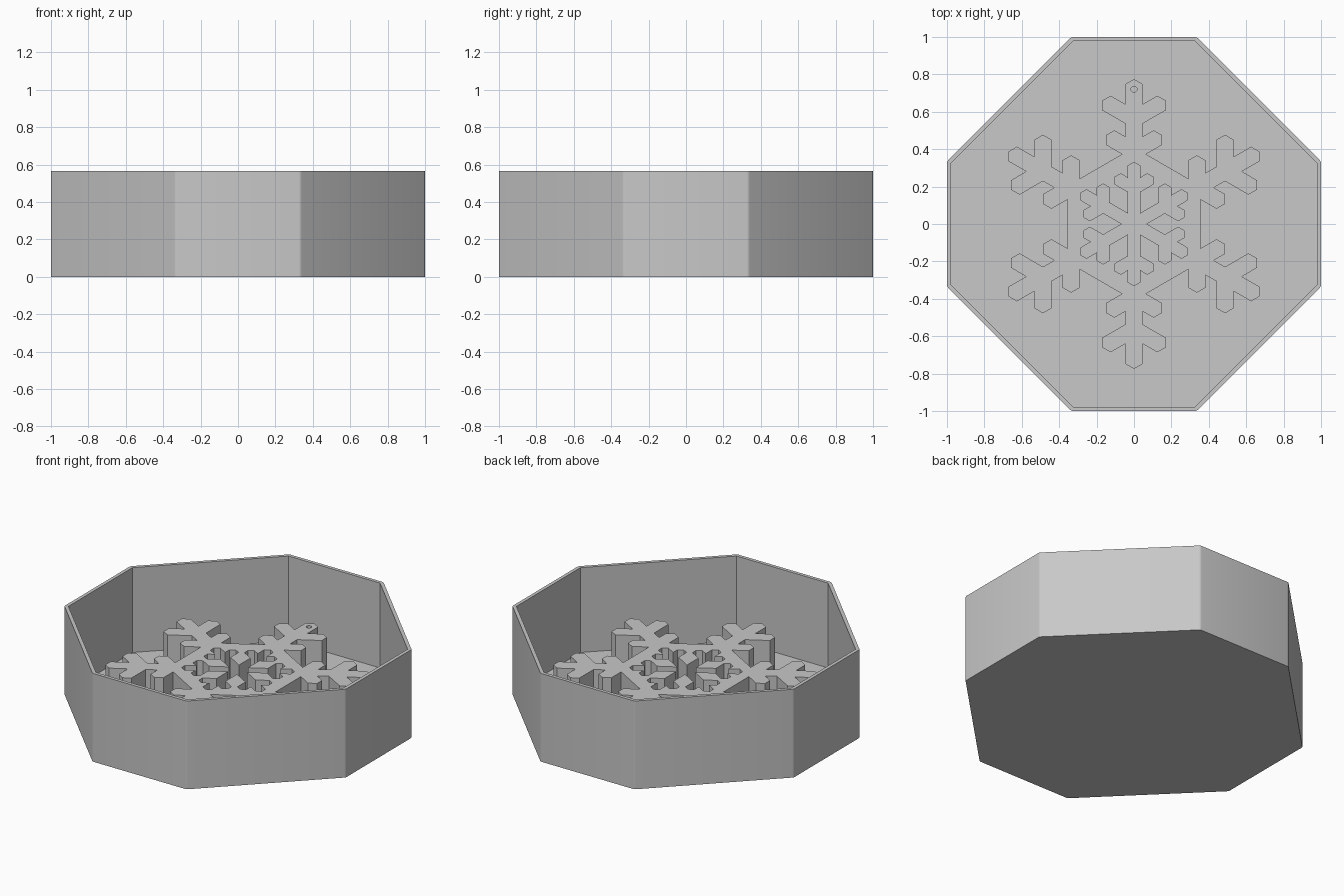
import bpy, bmesh, math
from mathutils import Matrix, Vector

if "Cube" in bpy.data.objects:
    bpy.data.objects.remove(bpy.data.objects["Cube"], do_unlink=True)

HEIGHT, WALL, FLOOR, FLAKE_TOP = 0.567, 0.022, 0.022, 0.298

grey = bpy.data.materials.new("plain_grey")
grey.use_nodes = True
grey.diffuse_color = (0.58, 0.58, 0.58, 1)
grey.node_tree.nodes["Principled BSDF"].inputs["Base Color"].default_value = grey.diffuse_color


def add_object(name, mesh):
    obj = bpy.data.objects.new(name, mesh)
    bpy.context.collection.objects.link(obj)
    mesh.materials.clear()
    mesh.materials.append(grey)
    bpy.ops.object.select_all(action='DESELECT')
    obj.select_set(True)
    bpy.context.view_layer.objects.active = obj
    bpy.ops.object.shade_smooth_by_angle(angle=math.radians(30))
    return obj


def octagon(inset):
    """Octagon with long diagonal sides, moved inward evenly."""
    r = 1 - inset
    a = 0.334 - inset * math.tan(math.pi / 8)
    pts = []
    for k in range(4):
        turn = Matrix.Rotation(k * math.pi / 2, 2)
        pts += [turn @ Vector((r, -a)), turn @ Vector((r, a))]
    return pts


# Tray: outer wall, rim, inner wall and floor as four rings
bm = bmesh.new()
rings = [[bm.verts.new((p.x, p.y, z)) for p in octagon(inset)]
         for inset, z in ((0, 0), (0, HEIGHT), (WALL, HEIGHT), (WALL, FLOOR))]
for low, high in zip(rings, rings[1:]):
    for i in range(8):
        j = (i + 1) % 8
        bm.faces.new((low[i], low[j], high[j], high[i]))
bm.faces.new(rings[0][::-1])
bm.faces.new(rings[3])
corners = [bm.edges.get((a, b)) for a, b in zip(rings[0], rings[1])]
bmesh.ops.bevel(bm, geom=corners, offset=0.009, segments=3, profile=0.5, affect='EDGES')
bmesh.ops.recalc_face_normals(bm, faces=bm.faces)
tray_mesh = bpy.data.meshes.new("tray")
bm.to_mesh(tray_mesh)
bm.free()
add_object("tray", tray_mesh)


def arm_side(half, tip, branches):
    """One side of an arm along +y, from its tip down; branches slope up at 30 degrees."""
    s = math.tan(math.pi / 6)
    pts = [(0, tip), (half, tip - half * s)]
    for bx, by in branches:
        axis = by - bx * s
        cap = 2 * half * s
        pts += [(half, axis + half * s + cap), (bx - half, by + half * s),
                (bx, by), (bx, by - cap), (half, axis + half * s - cap)]
    return pts


def flake_outline(side):
    """Mirror one arm side and repeat it six times, clockwise."""
    arm = [(-x, y) for x, y in side[:0:-1]] + side
    return [Matrix.Rotation(-k * math.pi / 3, 2) @ Vector(p) for k in range(6) for p in arm]


# Large flake outline; the last point lies on the hexagonal body
outer_side = arm_side(0.045, 0.775, [(0.17, 0.66), (0.15, 0.475)])
outer_side[-1] = (0.064, 0.373)
# Small flake cut out of the middle
inner_side = arm_side(0.032, 0.33, [(0.103, 0.25)]) + [(0.032, 0.055)]
inner = flake_outline(inner_side)
# Neighbouring arms share their meeting point
inner = [p for i, p in enumerate(inner) if (p - inner[i - 1]).length > 0.004]
# Small hanging hole near the tip of the back arm
hole = [Vector((0.016 * math.cos(t * math.pi / 8), 0.72 + 0.016 * math.sin(t * math.pi / 8)))
        for t in range(16)]

# Snowflake: filled flat curve with holes, extruded up from the floor
curve = bpy.data.curves.new("snowflake_outline", 'CURVE')
curve.dimensions = '2D'
curve.fill_mode = 'BOTH'
for loop in (flake_outline(outer_side), inner, hole):
    spline = curve.splines.new('POLY')
    spline.points.add(len(loop) - 1)
    for point, p in zip(spline.points, loop):
        point.co = (p.x, p.y, 0, 1)
    spline.use_cyclic_u = True
base = FLOOR - 0.005
curve.extrude = (FLAKE_TOP - base) / 2
helper = bpy.data.objects.new("snowflake_outline", curve)
bpy.context.collection.objects.link(helper)
bpy.context.view_layer.update()
flake_mesh = bpy.data.meshes.new_from_object(
    helper.evaluated_get(bpy.context.evaluated_depsgraph_get()))
bpy.data.objects.remove(helper, do_unlink=True)

bm = bmesh.new()
bm.from_mesh(flake_mesh)
bmesh.ops.remove_doubles(bm, verts=bm.verts, dist=0.0005)
bmesh.ops.translate(bm, verts=bm.verts, vec=(0, 0, (FLAKE_TOP + base) / 2))
bmesh.ops.recalc_face_normals(bm, faces=bm.faces)
bm.to_mesh(flake_mesh)
bm.free()
add_object("snowflake", flake_mesh)
